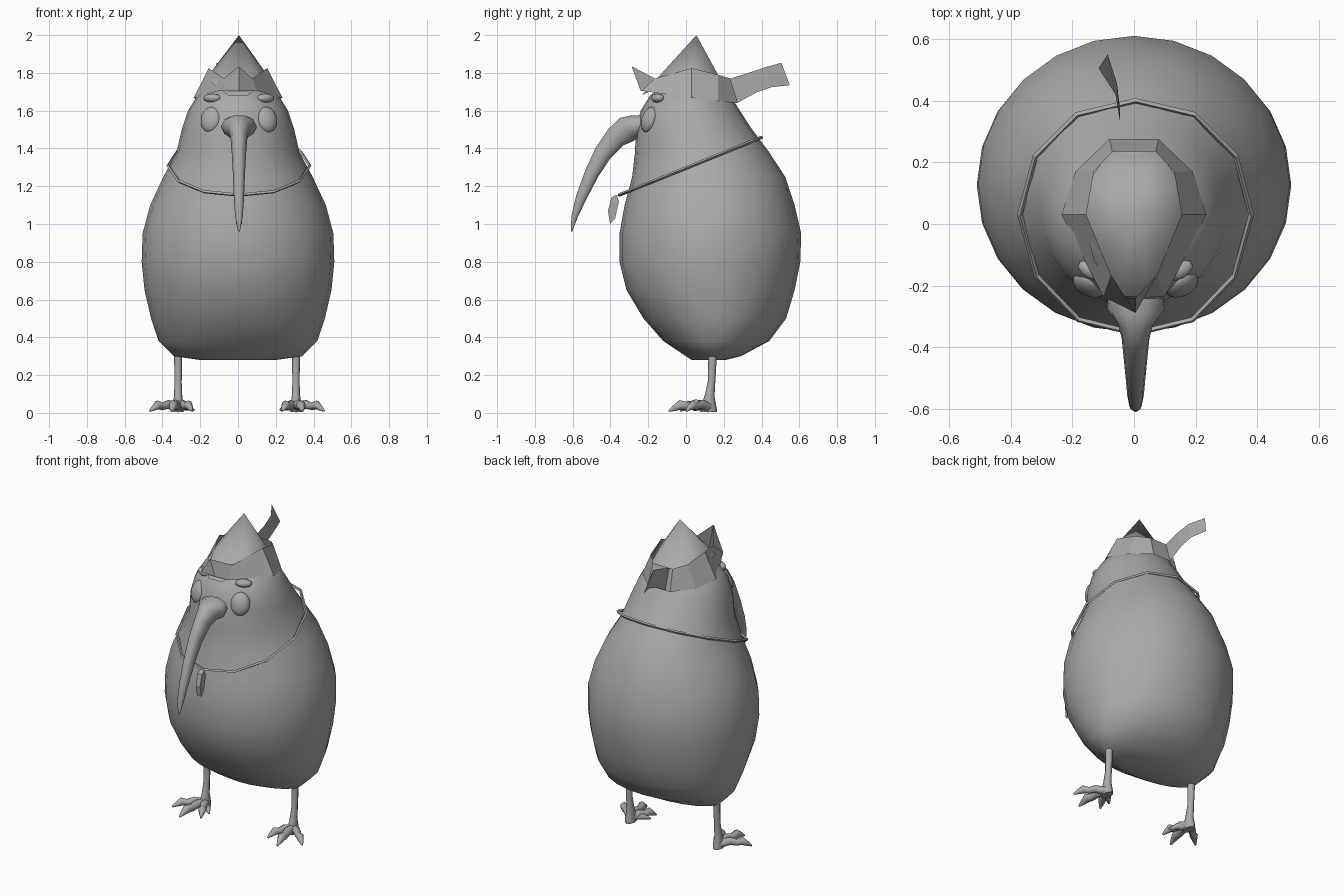
import bpy, bmesh, math
from mathutils import Vector, Matrix

if "Cube" in bpy.data.objects:
    bpy.data.objects.remove(bpy.data.objects["Cube"])

grey = bpy.data.materials.new("warm_grey")
grey.diffuse_color = (0.4, 0.4, 0.4, 1)
grey.use_nodes = True
grey.node_tree.nodes["Principled BSDF"].inputs["Base Color"].default_value = grey.diffuse_color


def make(name, bm, smooth=True, angle=60):
    bmesh.ops.recalc_face_normals(bm, faces=bm.faces)
    me = bpy.data.meshes.new(name)
    bm.to_mesh(me)
    bm.free()
    me.materials.append(grey)
    ob = bpy.data.objects.new(name, me)
    bpy.context.collection.objects.link(ob)
    if smooth:
        bpy.ops.object.select_all(action='DESELECT')
        ob.select_set(True)
        bpy.context.view_layer.objects.active = ob
        bpy.ops.object.shade_smooth_by_angle(angle=math.radians(angle))
    return ob


def loft(bm, rings, closed=True, caps=True, cyclic=False):
    """Skin a list of point rings with quads."""
    vs = [[bm.verts.new(p) for p in r] for r in rings]
    n = len(vs[0])
    pairs = list(zip(vs, vs[1:])) + ([(vs[-1], vs[0])] if cyclic else [])
    for a, b in pairs:
        for i in range(n if closed else n - 1):
            j = (i + 1) % n
            bm.faces.new((a[i], a[j], b[j], b[i]))
    if caps and not cyclic:
        bm.faces.new(vs[0])
        bm.faces.new(vs[-1])


def sweep(bm, path, segs=8):
    """Tapered tube; each path entry is x, y, z, half width, half height."""
    pts = [Vector(p[:3]) for p in path]
    rings = []
    for i, p in enumerate(path):
        t = (pts[min(i + 1, len(pts) - 1)] - pts[max(i - 1, 0)]).normalized()
        side = (Vector((1, 0, 0)) - t * t.x).normalized()
        up = t.cross(side)
        rings.append([pts[i] + side * p[3] * math.cos(a) + up * p[4] * math.sin(a)
                      for a in (2 * math.pi * k / segs for k in range(segs))])
    loft(bm, rings)


def ellipsoid(name, loc, scale, rot=(0, 0, 0), segs=16):
    bm = bmesh.new()
    bmesh.ops.create_uvsphere(bm, u_segments=segs, v_segments=10, radius=1)
    ob_rot = Matrix.Rotation(rot[2], 4, 'Z') @ Matrix.Rotation(rot[0], 4, 'X')
    bmesh.ops.transform(bm, verts=bm.verts,
                        matrix=Matrix.Translation(loc) @ ob_rot @ Matrix.Diagonal((*scale, 1)))
    return make(name, bm)


# Body and head: z, front y, back y, half width
profile = [(0.28, 0.03, 0.21, 0.20), (0.30, 0.00, 0.29, 0.34), (0.38, -0.12, 0.44, 0.42),
           (0.50, -0.225, 0.53, 0.46), (0.65, -0.315, 0.575, 0.495), (0.80, -0.352, 0.605, 0.51),
           (0.95, -0.352, 0.61, 0.505), (1.10, -0.325, 0.575, 0.465), (1.25, -0.285, 0.525, 0.395),
           (1.38, -0.27, 0.44, 0.325), (1.50, -0.265, 0.35, 0.298), (1.60, -0.24, 0.285, 0.265),
           (1.68, -0.19, 0.235, 0.215), (1.73, -0.12, 0.18, 0.14)]
bm = bmesh.new()
loft(bm, [[(w * math.cos(a), (f + b) / 2 + (b - f) / 2 * math.sin(a), z)
           for a in (2 * math.pi * k / 24 for k in range(24))] for z, f, b, w in profile])
make("body", bm, angle=80)

# Beak: flared root, long downward curve
bm = bmesh.new()
sweep(bm, [(0.005, -0.22, 1.53, 0.085, 0.05), (0.005, -0.275, 1.515, 0.095, 0.065),
           (0.005, -0.315, 1.50, 0.06, 0.075), (0.005, -0.37, 1.46, 0.045, 0.062),
           (0.005, -0.44, 1.375, 0.038, 0.05), (0.005, -0.50, 1.265, 0.032, 0.04),
           (0.005, -0.555, 1.14, 0.027, 0.03), (0.005, -0.59, 1.04, 0.02, 0.018),
           (0.005, -0.606, 0.96, 0.005, 0.004)], 10)
make("beak", bm)

for s, side in ((-1, "left"), (1, "right")):
    # Eyes and brows
    ellipsoid(side + "_eye", (s * 0.148 + 0.005, -0.195, 1.553), (0.058, 0.036, 0.07), (-0.3, 0, s * 0.45))
    ellipsoid(side + "_brow", (s * 0.14 + 0.005, -0.15, 1.666), (0.05, 0.03, 0.024), (0, 0, s * 0.45), 10)

    # Leg with heel
    x = s * 0.312 - 0.005
    bm = bmesh.new()
    sweep(bm, [(x, 0.14, 0.36, 0.024, 0.024), (x, 0.14, 0.28, 0.021, 0.022), (x, 0.135, 0.16, 0.019, 0.02),
               (x, 0.125, 0.09, 0.022, 0.026), (x, 0.12, 0.03, 0.03, 0.042), (x, 0.12, 0.006, 0.028, 0.045)])
    make(side + "_leg", bm)

    # Three knuckled toes with claws, plus a short inner spur
    bm = bmesh.new()
    for dx, ey, r in ((0.15, 0.0, 0.024), (0.035, -0.09, 0.026), (-0.075, -0.03, 0.024)):
        for_path = [(0, 0.03, 1.1), (0.35, 0.045, 1.0), (0.55, 0.035, 0.85),
                    (0.72, 0.042, 1.0), (0.87, 0.025, 0.6), (1.0, 0.010, 0.2)]
        sweep(bm, [(x + s * dx * t, 0.125 + (ey - 0.125) * t, z, r * k, r * k) for t, z, k in for_path])
    sweep(bm, [(x, 0.10, 0.03, 0.025, 0.02), (x - s * 0.05, 0.07, 0.03, 0.02, 0.018),
               (x - s * 0.085, 0.04, 0.015, 0.005, 0.005)])
    make(side + "_foot", bm)

# Pointed cap
bm = bmesh.new()
tip = bm.verts.new((0.005, 0.055, 2.0))
base = [(0.05, -0.235, 1.68), (0.13, -0.12, 1.74), (0.165, 0.03, 1.775), (0.14, 0.15, 1.73), (0.075, 0.24, 1.66)]
ring = [bm.verts.new(p) for p in base] + [bm.verts.new((-x, y, z)) for x, y, z in reversed(base)]
for i in range(len(ring)):
    bm.faces.new((tip, ring[i], ring[(i + 1) % len(ring)]))
make("cap", bm, angle=80)

# Headband with raised front point: bottom and top edges of one half, mirrored
half = [((0.10, -0.235, 1.705), (0.075, -0.165, 1.77)), ((0.235, 0.03, 1.668), (0.155, 0.03, 1.825)),
        ((0.19, 0.17, 1.65), (0.13, 0.17, 1.79)), ((0.08, 0.275, 1.64), (0.07, 0.235, 1.77))]
front = [((0.005, -0.24, 1.705), (0.005, -0.288, 1.835))]
mirror = [tuple((-x, y, z) for x, y, z in pair) for pair in reversed(half)]
bm = bmesh.new()
loft(bm, front + half + mirror, closed=False, caps=False, cyclic=True)
make("headband", bm, smooth=False)

# Ribbon tail of the headband
bm = bmesh.new()
loft(bm, [((-0.045, 0.235, 1.77), (-0.045, 0.27, 1.64)), ((-0.045, 0.33, 1.80), (-0.045, 0.37, 1.695)),
          ((-0.06, 0.42, 1.83), (-0.055, 0.455, 1.725)), ((-0.115, 0.505, 1.853), (-0.085, 0.55, 1.735))],
     closed=False, caps=False)
make("ribbon_tail", bm, smooth=False)

# Tilted cord around the neck
cord = [(0, 0.40), (0.19, 0.355), (0.325, 0.22), (0.375, 0.03), (0.32, -0.17), (0.185, -0.31), (0, -0.355)]
cord += [(-x, y) for x, y in reversed(cord[1:-1])]
bm = bmesh.new()
rings = []
for x, y in cord:
    z = 1.153 + (y + 0.355) * 0.405
    out = Vector((x, y - 0.03, (y - 0.03) * 0.405)).normalized()
    c, up = Vector((x + 0.005, y, z)), Vector((0, -0.375, 0.927))
    rings.append([c + out * 0.009 * i + up * 0.009 * j for i, j in ((1, 0), (0, 1), (-1, 0), (0, -1))])
loft(bm, rings, cyclic=True)
make("neck_cord", bm, smooth=False)

# Pendant hanging from the cord
outline = [(-0.368, 1.155), (-0.355, 1.12), (-0.375, 1.03), (-0.402, 1.0), (-0.413, 1.07), (-0.395, 1.14)]
bm = bmesh.new()
loft(bm, [[(x, y, z) for y, z in outline] for x in (-0.01, 0.02)])
make("pendant", bm, smooth=False)
